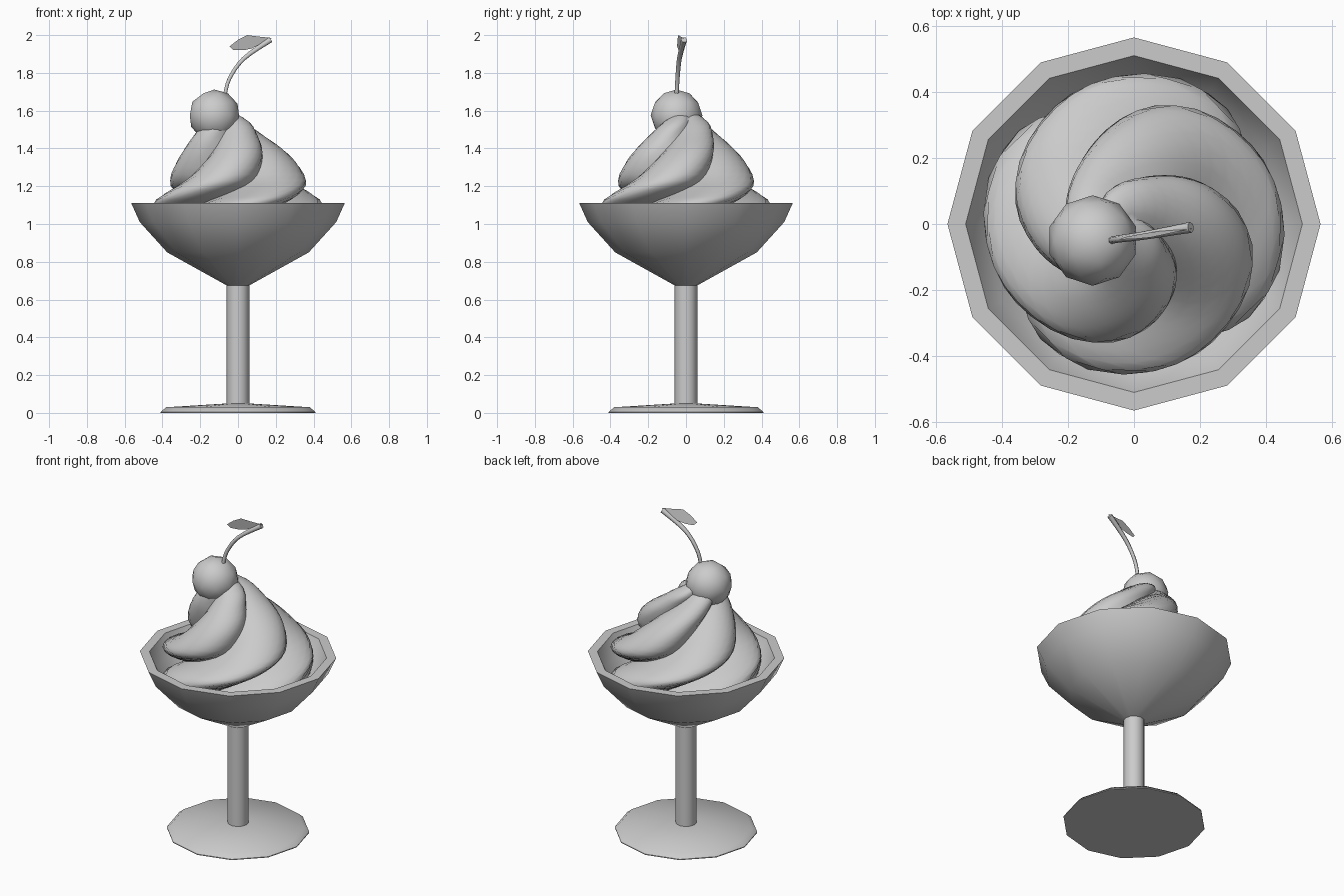
import bpy, bmesh, math
from mathutils import Vector, Matrix

if "Cube" in bpy.data.objects:
    bpy.data.objects.remove(bpy.data.objects["Cube"], do_unlink=True)

grey = bpy.data.materials.new("plain_grey")
grey.use_nodes = True
grey.diffuse_color = (0.6, 0.6, 0.6, 1)
grey.node_tree.nodes["Principled BSDF"].inputs["Base Color"].default_value = (0.6, 0.6, 0.6, 1)


def finish(name, bm, angle=40):
    """Turn a bmesh into a named, smooth-shaded object."""
    bmesh.ops.recalc_face_normals(bm, faces=bm.faces)
    mesh = bpy.data.meshes.new(name)
    bm.to_mesh(mesh)
    bm.free()
    obj = bpy.data.objects.new(name, mesh)
    bpy.context.collection.objects.link(obj)
    mesh.materials.append(grey)
    bpy.ops.object.select_all(action="DESELECT")
    obj.select_set(True)
    bpy.context.view_layer.objects.active = obj
    bpy.ops.object.shade_smooth_by_angle(angle=math.radians(angle))
    return obj


def loft(name, rings, angle=40):
    """Skin a stack of equal-sized rings and cap both ends."""
    bm = bmesh.new()
    loops = [[bm.verts.new(p) for p in ring] for ring in rings]
    n = len(loops[0])
    for a, b in zip(loops, loops[1:]):
        for i in range(n):
            j = (i + 1) % n
            bm.faces.new((a[i], a[j], b[j], b[i]))
    bm.faces.new(loops[0])
    bm.faces.new(loops[-1])
    return finish(name, bm, angle)


def lathe(name, profile, sides=12, angle=40):
    turns = [math.tau * i / sides for i in range(sides)]
    return loft(name, [[(r * math.cos(t), r * math.sin(t), z) for t in turns]
                       for r, z in profile], angle)


def spline(keys, steps):
    """Smooth curve through the key vectors (Catmull-Rom)."""
    keys = [Vector(k) for k in keys]
    out = []
    for i in range(len(keys) - 1):
        a, b, c, d = (keys[min(max(k, 0), len(keys) - 1)] for k in range(i - 1, i + 3))
        for s in range(steps):
            t = s / steps
            out.append(b + (c - a) * (t / 2) + (a * 2 - b * 5 + c * 4 - d) * (t * t / 2)
                       + (b * 3 - a - c * 3 + d) * (t ** 3 / 2))
    return out + [keys[-1]]


# Glass: foot, stem and hollow bowl
lathe("glass_foot", [(0.41, 0), (0.41, 0.005), (0.38, 0.03), (0.06, 0.05)])
lathe("glass_stem", [(0.06, 0.04), (0.06, 0.69)])
lathe("glass_bowl", [(0.06, 0.675), (0.375, 0.85), (0.52, 1.01), (0.565, 1.11),
                     (0.51, 1.11), (0.465, 1.01), (0.33, 0.88), (0.04, 0.72)])

# Ice cream: four round lobes, twisted and tapered (z, radius, twist, lean)
swirl = spline([(0.92, 0.35, -150, 0), (1.02, 0.455, -120, 0), (1.11, 0.45, -82, 0),
                (1.16, 0.425, -57, 0), (1.23, 0.385, -28, 0), (1.33, 0.315, -5, -0.01),
                (1.40, 0.26, 12, -0.025), (1.47, 0.20, 33, -0.05),
                (1.54, 0.14, 60, -0.07), (1.6, 0.05, 85, -0.09)], 3)
LOBES, PER_LOBE = 4, 10


def lobed_ring(z, radius, twist, lean):
    ring = []
    for i in range(LOBES * PER_LOBE):
        lobe, k = divmod(i, PER_LOBE)
        phi = (k / PER_LOBE - 0.5) * math.tau / LOBES
        r = radius * (0.52 * math.cos(phi) + math.sqrt(0.48 ** 2 - (0.52 * math.sin(phi)) ** 2))
        t = math.radians(twist) + lobe * math.tau / LOBES + phi
        ring.append((r * math.cos(t) + lean, r * math.sin(t) + lean * 0.2, z))
    return ring


loft("ice_cream_swirl", [lobed_ring(*row) for row in swirl], 60)

# Cherry
bm = bmesh.new()
bmesh.ops.create_icosphere(bm, subdivisions=2, radius=0.137,
                           matrix=Matrix.Translation((-0.125, -0.05, 1.575)))
finish("cherry", bm, 60)

# Cherry stalk: tapered six-sided tube, thicker at the free end
path = spline([(-0.07, -0.05, 1.68), (-0.045, -0.045, 1.77),
               (0.03, -0.035, 1.875), (0.172, -0.01, 1.975)], 4)
rings = []
for i, p in enumerate(path):
    tangent = (path[min(i + 1, len(path) - 1)] - path[max(i - 1, 0)]).normalized()
    side = Vector((0, 1, 0))
    up = tangent.cross(side).normalized()
    side = up.cross(tangent)
    r = 0.011 + 0.006 * (i / (len(path) - 1)) ** 3
    rings.append([p + (side * math.cos(a) + up * math.sin(a)) * r
                  for a in (math.tau * k / 6 for k in range(6))])
loft("cherry_stalk", rings, 65)

# Leaf: thin upright blade hanging from the stalk's end
bm = bmesh.new()
outline = [(0.18, 1.985), (0.11, 1.992), (0.05, 2.0), (0.0, 1.975), (-0.045, 1.94),
           (-0.025, 1.92), (0.03, 1.92), (0.075, 1.93), (0.13, 1.96)]
blade = bm.faces.new([bm.verts.new((x, -0.01 - 0.19 * (0.17 - x) - 0.2 * (z - 1.96), z))
                      for x, z in outline])
bmesh.ops.solidify(bm, geom=[blade], thickness=0.008)
finish("cherry_leaf", bm)
